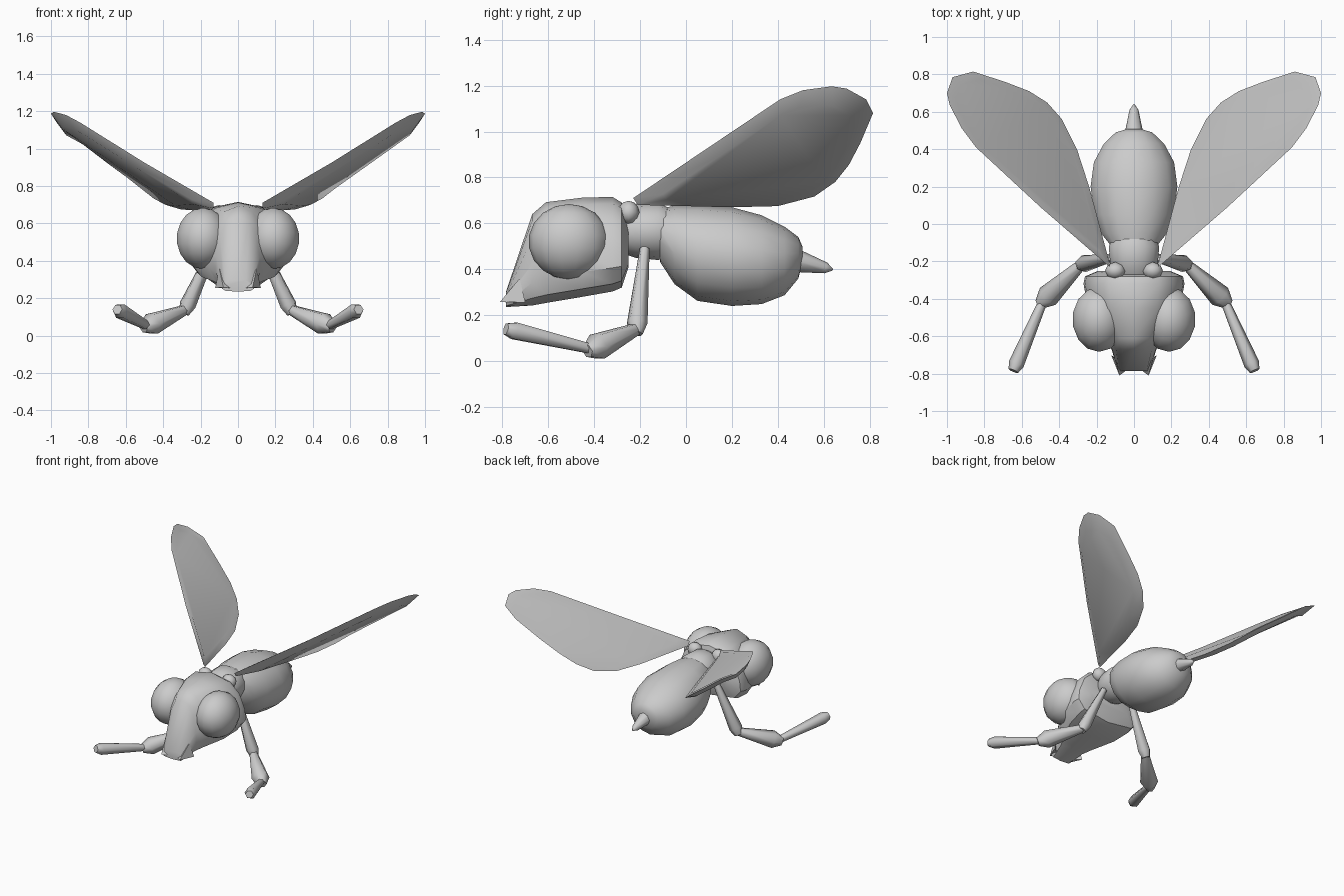
import bpy, bmesh, math
from mathutils import Vector

if "Cube" in bpy.data.objects:
    bpy.data.objects.remove(bpy.data.objects["Cube"])


def finish(name, bm, angle=40):
    bmesh.ops.recalc_face_normals(bm, faces=bm.faces)
    me = bpy.data.meshes.new(name)
    bm.to_mesh(me)
    bm.free()
    ob = bpy.data.objects.new(name, me)
    bpy.context.collection.objects.link(ob)
    bpy.ops.object.select_all(action='DESELECT')
    ob.select_set(True)
    bpy.context.view_layer.objects.active = ob
    bpy.ops.object.shade_smooth_by_angle(angle=math.radians(angle))
    return ob


def loft(name, rings, angle=40):
    """Skin a list of equal-length point rings and cap both ends."""
    bm = bmesh.new()
    vs = [[bm.verts.new(p) for p in r] for r in rings]
    n = len(vs[0])
    for a, b in zip(vs, vs[1:]):
        for i in range(n):
            j = (i + 1) % n
            bm.faces.new((a[i], a[j], b[j], b[i]))
    bm.faces.new(vs[0])
    bm.faces.new(vs[-1])
    return finish(name, bm, angle)


def oval(y, top, bot, w, n=14):
    return [(w * math.sin(2 * math.pi * i / n), y,
             (top + bot) / 2 + (top - bot) / 2 * math.cos(2 * math.pi * i / n))
            for i in range(n)]


def tube(name, a, b, profile, n=6):
    """Tapered limb from a to b; profile holds (fraction, radius)."""
    a, b = Vector(a), Vector(b)
    q = (b - a).to_track_quat('Z', 'Y')
    rings = [[a.lerp(b, t) + q @ Vector((r * math.cos(math.tau * i / n),
                                         r * math.sin(math.tau * i / n), 0))
              for i in range(n)] for t, r in profile]
    return loft(name, rings, 65)


def ball(name, centre, radii, u=14, v=9):
    bm = bmesh.new()
    bmesh.ops.create_uvsphere(bm, u_segments=u, v_segments=v, radius=1)
    for p in bm.verts:
        p.co = Vector(p.co[k] * radii[k] + centre[k] for k in range(3))
    return finish(name, bm, 60)


# Head: half section (width fraction, height fraction) swept front to back
half = [(0, 1), (.5, .93), (.8, .74), (.97, .45), (1, .25), (.8, .08)]
section = half + [(0, 0)] + [(-x, z) for x, z in reversed(half[1:])]
stations = [(-.785, .30, .235, .085), (-.67, .64, .242, .12),
            (-.61, .692, .253, .155), (-.45, .712, .28, .245),
            (-.32, .715, .303, .27), (-.28, .69, .32, .262),
            (-.25, .58, .41, .19)]
loft("head", [[(x * w, y, b + z * (t - b)) for x, z in section]
              for y, t, b, w in stations], 35)

# Thorax, abdomen and stinger
loft("thorax", [oval(*s) for s in [(-.28, .65, .47, .10), (-.22, .685, .45, .13),
                                   (-.12, .69, .44, .138), (-.08, .67, .46, .12)]])
loft("abdomen", [oval(*s) for s in [
    (-.12, .62, .50, .06), (-.112, .665, .43, .13), (-.05, .676, .335, .18),
    (.05, .679, .262, .218), (.2, .67, .24, .238), (.33, .635, .248, .22),
    (.43, .585, .287, .165), (.49, .54, .36, .10), (.507, .50, .43, .04)]])
tube("stinger", (0, .47, .44), (0, .64, .398),
     [(0, .053), (.82, .024), (1, .004)], 8)

# Wing outline: leading edge out to the tip, then back along the trailing edge
wing = [(.13, -.23, .71), (.50, .09, .925), (.845, .41, 1.14), (.92, .51, 1.18),
        (.985, .635, 1.197), (1.0, .70, 1.187), (.97, .785, 1.14),
        (.86, .815, 1.08), (.69, .76, .95), (.56, .71, .855), (.465, .65, .78),
        (.385, .56, .717), (.305, .40, .675), (.24, .20, .67), (.13, -.21, .68)]

# Leg joints from hip to foot
leg = [(.12, -.18, .49), (.28, -.215, .14), (.485, -.41, .052), (.645, -.785, .14)]
swells = [[(0, .022), (.93, .046), (1.06, .03)],
          [(0, .028), (.88, .062), (1.1, .03)],
          [(0, .024), (.9, .042), (1, .028)]]

for side, s in (("right", 1), ("left", -1)):
    ball(side + "_eye", (s * .187, -.51, .52), (.144, .176, .164))
    ball(side + "_wing_joint", (s * .10, -.25, .648), (.055, .047, .05), 8, 6)

    # Mandible: small pointed flap at the corner of the snout
    bm = bmesh.new()
    a, b, c, d = [bm.verts.new((s * x, y, z)) for x, y, z in (
        (.078, -.81, .258), (.10, -.725, .36), (.122, -.70, .255), (.03, -.775, .255))]
    for f in ((a, b, c), (a, c, d), (a, d, b), (b, d, c)):
        bm.faces.new(f)
    finish(side + "_mandible", bm, 30)

    # Wing: flat upper skin, slightly bulging lower skin
    rim = [Vector((s * x, y, z)) for x, y, z in wing]
    mid = sum(rim, Vector()) / len(rim)
    normal = (rim[3] - rim[0]).cross(rim[11] - rim[0]).normalized()
    if normal.z < 0:
        normal.negate()
    upper = [p.lerp(mid, .12) + normal * .004 for p in rim]
    lower = [p.lerp(mid, .2) - normal * .035 for p in rim]
    loft(side + "_wing", [upper, rim, lower], 50)

    # Leg segments
    for part, a, b, sw in zip(("upper_leg", "lower_leg", "foot"), leg, leg[1:], swells):
        tube(side + "_" + part, (s * a[0], *a[1:]), (s * b[0], *b[1:]), sw)
